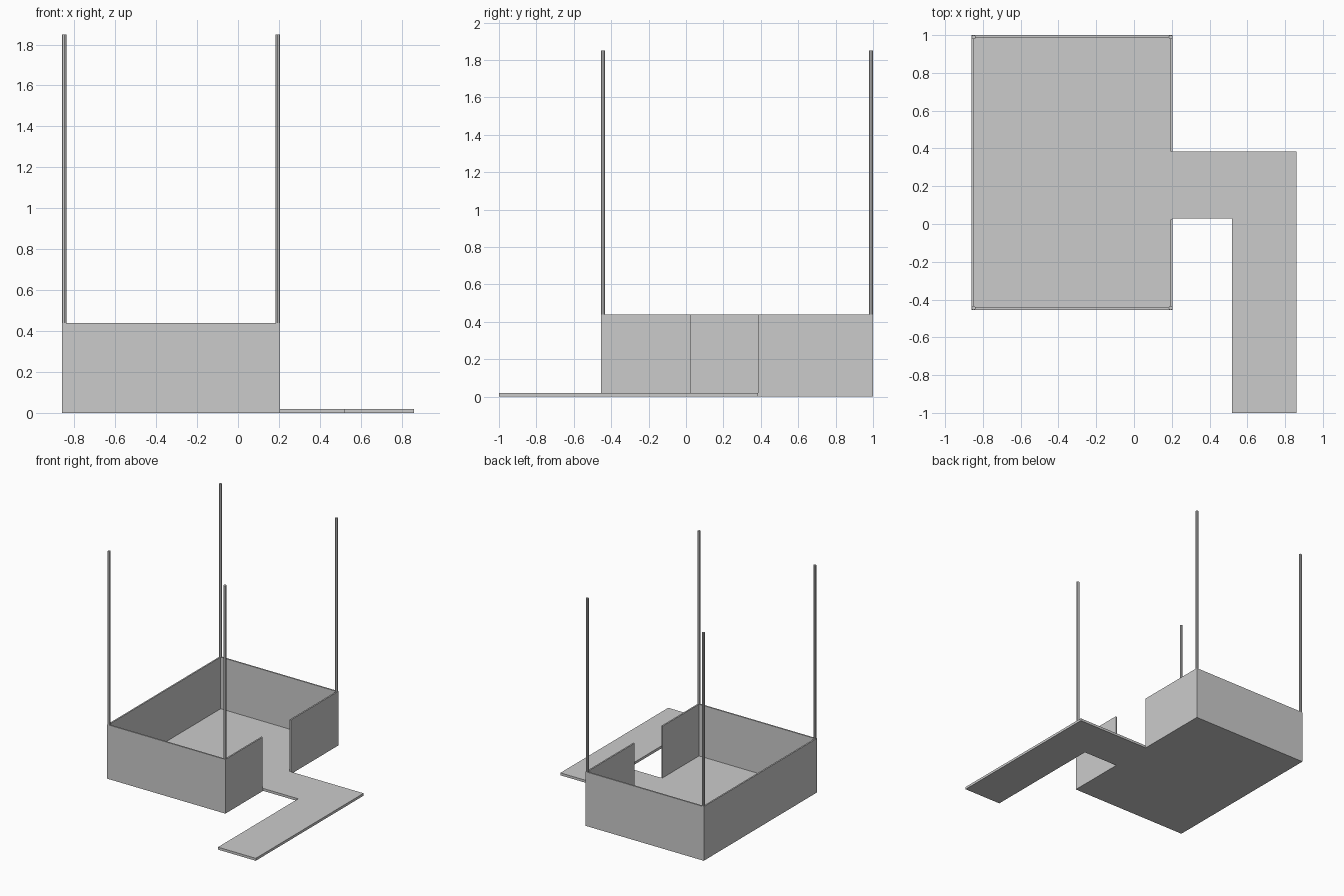
import bpy, bmesh

if "Cube" in bpy.data.objects:
    bpy.data.objects.remove(bpy.data.objects["Cube"])

X0, X1, Y0, Y1 = -0.86, 0.205, -0.455, 1.0   # enclosure footprint
BASE, WALL_TOP, POLE_TOP = 0.02, 0.44, 1.85
T, R = 0.012, 0.011                          # wall thickness, pole radius


def prism(name, outline, z0, z1):
    bm = bmesh.new()
    face = bm.faces.new([bm.verts.new((x, y, z0)) for x, y in outline])
    ext = bmesh.ops.extrude_face_region(bm, geom=[face])
    verts = [g for g in ext["geom"] if isinstance(g, bmesh.types.BMVert)]
    bmesh.ops.translate(bm, verts=verts, vec=(0, 0, z1 - z0))
    bmesh.ops.recalc_face_normals(bm, faces=bm.faces)
    mesh = bpy.data.meshes.new(name)
    bm.to_mesh(mesh)
    bm.free()
    obj = bpy.data.objects.new(name, mesh)
    bpy.context.collection.objects.link(obj)
    return obj


# Floor slab with the bent walkway
prism("floor_and_walkway", [
    (X0, Y0), (X1, Y0), (X1, 0.03), (0.52, 0.03), (0.52, -1), (0.86, -1),
    (0.86, 0.385), (X1, 0.385), (X1, Y1), (X0, Y1)], 0, BASE)

# Continuous low wall, open where the walkway enters
prism("enclosure_wall", [
    (X1, 0.025), (X1, Y0), (X0, Y0), (X0, Y1), (X1, Y1), (X1, 0.385),
    (X1 - T, 0.385), (X1 - T, Y1 - T), (X0 + T, Y1 - T),
    (X0 + T, Y0 + T), (X1 - T, Y0 + T), (X1 - T, 0.025)], BASE, WALL_TOP)

# Slim corner poles
for side, x in (("left", X0 + R), ("right", X1 - R)):
    for end, y in (("front", Y0 + R), ("back", Y1 - R)):
        bpy.ops.mesh.primitive_cylinder_add(
            vertices=8, radius=R, depth=POLE_TOP - WALL_TOP,
            location=(x, y, (POLE_TOP + WALL_TOP) / 2))
        bpy.context.object.name = f"{end}_{side}_pole"
